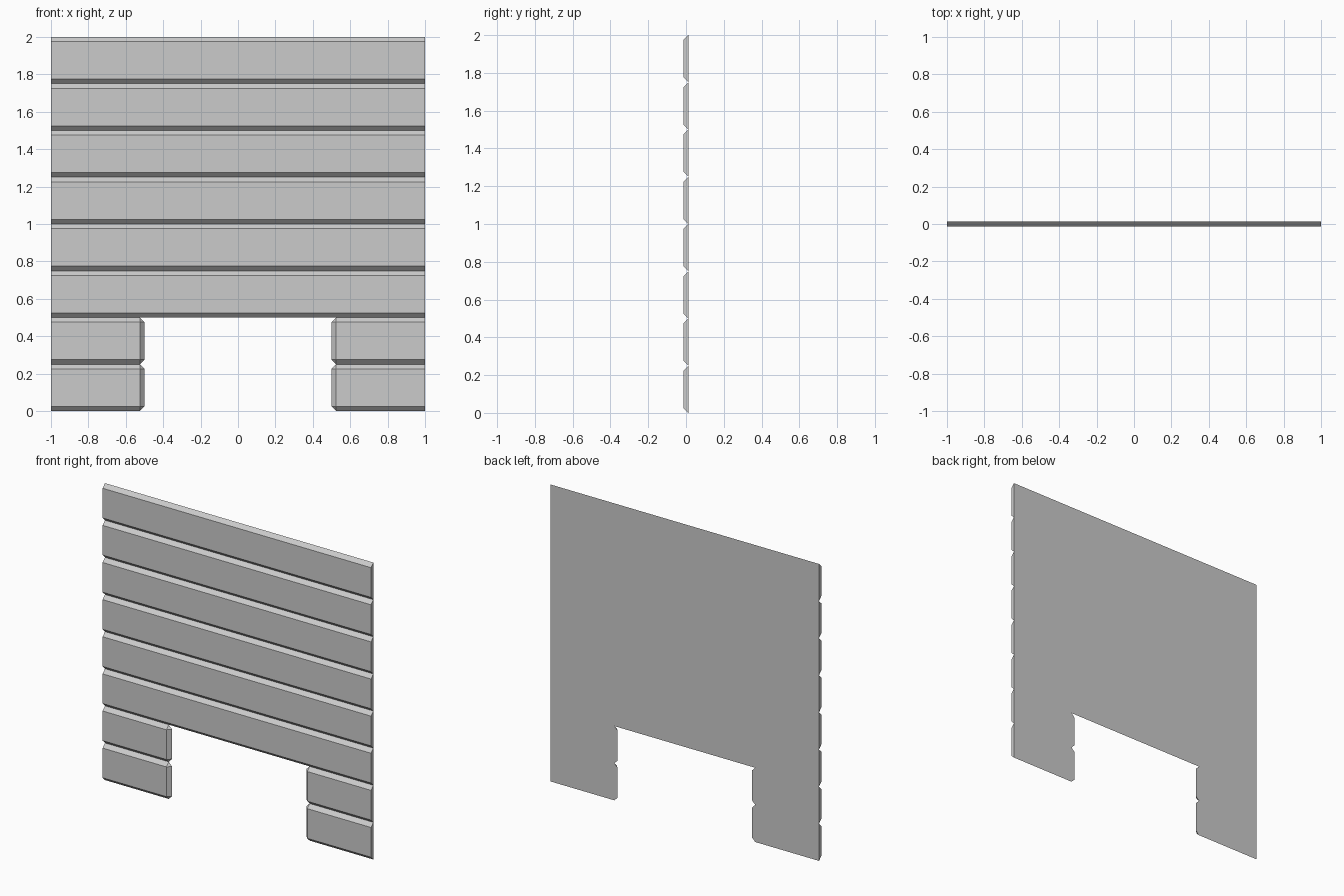
import bpy, bmesh

if "Cube" in bpy.data.objects:
    bpy.data.objects.remove(bpy.data.objects["Cube"])

PITCH = 0.25      # plank height
C = 0.025         # chamfer size, equal to the board thickness
FRONT, BACK = -C / 2, C / 2


def hull_object(name, points):
    """Convex solid from corner points, with flat faces merged."""
    bm = bmesh.new()
    verts = [bm.verts.new(p) for p in points]
    bmesh.ops.convex_hull(bm, input=verts)
    bmesh.ops.dissolve_limit(bm, angle_limit=0.01, verts=bm.verts, edges=bm.edges)
    bmesh.ops.recalc_face_normals(bm, faces=bm.faces)
    mesh = bpy.data.meshes.new(name)
    bm.to_mesh(mesh)
    bm.free()
    obj = bpy.data.objects.new(name, mesh)
    bpy.context.collection.objects.link(obj)
    return obj


def long_plank(row):
    z0, z1 = row * PITCH, (row + 1) * PITCH
    profile = [(BACK, z0), (FRONT, z0 + C), (FRONT, z1 - C), (BACK, z1)]
    hull_object(f"long_plank_{row}", [(x, y, z) for x in (-1, 1) for y, z in profile])


def short_plank(row, side):
    z0, z1 = row * PITCH, (row + 1) * PITCH
    outer, inner = side * 1.0, side * 0.5
    inset = inner + side * C
    points = []
    for z, zi in ((z0, z0 + C), (z1, z1 - C)):
        points += [(outer, BACK, z), (outer, FRONT, zi),
                   (inset, FRONT, zi),                      # front face corner
                   (inset, BACK, z), (inner, BACK, zi)]     # clipped back corner
    label = "left" if side < 0 else "right"
    hull_object(f"short_plank_{label}_{row}", points)


# Short planks either side of the opening
for row in range(2):
    for side in (-1, 1):
        short_plank(row, side)

# Full-width planks above the opening
for row in range(2, 8):
    long_plank(row)
